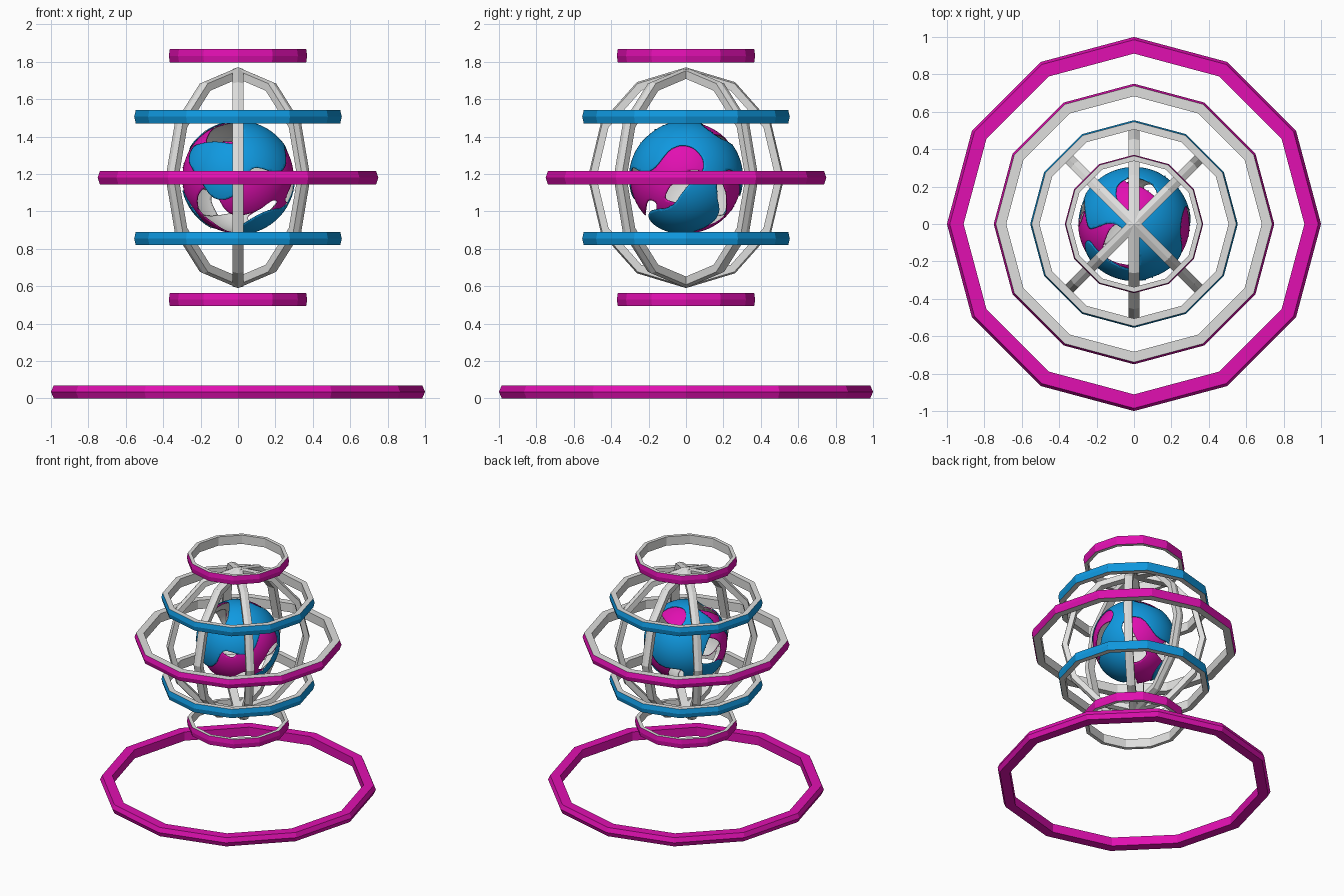
import bpy, bmesh
from math import sin, cos, pi
from mathutils import Matrix, Vector

if "Cube" in bpy.data.objects:
    bpy.data.objects.remove(bpy.data.objects["Cube"], do_unlink=True)


def material(name, rgb):
    m = bpy.data.materials.new(name)
    m.use_nodes = True
    m.diffuse_color = (*rgb, 1)
    bsdf = next(n for n in m.node_tree.nodes if n.type == "BSDF_PRINCIPLED")
    bsdf.inputs["Base Color"].default_value = (*rgb, 1)
    return m


magenta = material("magenta", (0.75, 0.005, 0.44))
blue = material("blue", (0.005, 0.32, 0.75))
grey = material("light grey", (0.74, 0.74, 0.73))

CENTRE = 1.18
SIDES = 12


def add_object(name, bm, mats):
    mesh = bpy.data.meshes.new(name)
    bm.to_mesh(mesh)
    bm.free()
    for m in mats:
        mesh.materials.append(m)
    ob = bpy.data.objects.new(name, mesh)
    bpy.context.collection.objects.link(ob)
    return ob


def ring(name, radius, outer, inner, matrix, height=0.07):
    """Twelve-sided band with a slightly ridged outer face."""
    h = height / 2
    rim, bore = radius * 0.985, radius * 0.911
    profile = [(radius, 0), (rim, h), (bore, h), (bore, -h), (rim, -h)]
    bm = bmesh.new()
    loops = []
    for i in range(SIDES):
        a = 2 * pi * i / SIDES
        loops.append([bm.verts.new((r * cos(a), r * sin(a), z)) for r, z in profile])
    n = len(profile)
    for i in range(SIDES):
        a, b = loops[i], loops[(i + 1) % SIDES]
        for j in range(n):
            k = (j + 1) % n
            f = bm.faces.new((a[j], b[j], b[k], a[k]))
            f.material_index = 0 if j in (0, n - 1) else 1
    bmesh.ops.recalc_face_normals(bm, faces=bm.faces)
    bm.transform(matrix)
    return add_object(name, bm, [outer, inner])


def at(z):
    return Matrix.Translation((0, 0, z))


# Horizontal rings
ring("base_ring", 1.0, magenta, magenta, at(0.035))
ring("equator_ring", 0.75, magenta, grey, at(CENTRE))
for side, s in (("upper", 1), ("lower", -1)):
    ring(side + "_middle_ring", 0.555, blue, grey, at(CENTRE + 0.326 * s))
    ring(side + "_end_ring", 0.37, magenta, grey, at(CENTRE + 0.652 * s))

# Upright oval hoops forming the cage
for i, angle in enumerate((45, 90, 135)):
    turn = Matrix.Rotation(angle * pi / 180, 4, "Z")
    squash = Matrix.Diagonal((0.89, 1, 1, 1))
    upright = Matrix.Rotation(pi / 2, 4, "X")
    ring(f"cage_hoop_{i + 1}", 0.59, grey, grey,
         at(CENTRE) @ turn @ squash @ upright, 0.06)


def wave(d, freq, phase):
    x, y, z = (c * freq + phase * (i + 1) for i, c in enumerate(d))
    return sin(x) * cos(y) + sin(y) * cos(z) + sin(z) * cos(x)


def pierced_shell(name, radius, mat, freq, phase, cutoff):
    """Sphere shell with flowing openings and a grey inside."""
    bm = bmesh.new()
    bmesh.ops.create_icosphere(bm, subdivisions=6, radius=1)
    gone = [f for f in bm.faces
            if wave(f.calc_center_median().normalized(), freq, phase) < cutoff]
    bmesh.ops.delete(bm, geom=gone, context="FACES")
    # Even out the cut edges
    for _ in range(4):
        moved = {}
        for v in bm.verts:
            rim = [e.other_vert(v).co for e in v.link_edges if e.is_boundary]
            if len(rim) == 2:
                moved[v] = (v.co * 2 + rim[0] + rim[1]) / 4
        for v, co in moved.items():
            v.co = co
    for v in bm.verts:
        v.co = v.co.normalized() * radius + Vector((0, 0, CENTRE))
    for f in bm.faces:
        f.smooth = True
    ob = add_object(name, bm, [mat, grey])
    mod = ob.modifiers.new("thickness", "SOLIDIFY")
    mod.thickness = 0.006
    mod.offset = -1
    mod.material_offset = 1
    bpy.context.view_layer.objects.active = ob
    ob.select_set(True)
    bpy.ops.object.shade_smooth_by_angle()
    ob.select_set(False)
    return ob


# Core globe of two interlaced shells
pierced_shell("outer_core_shell", 0.305, blue, 3.8, 0.6, -0.25)
pierced_shell("inner_core_shell", 0.298, magenta, 4.2, 2.1, -0.3)
